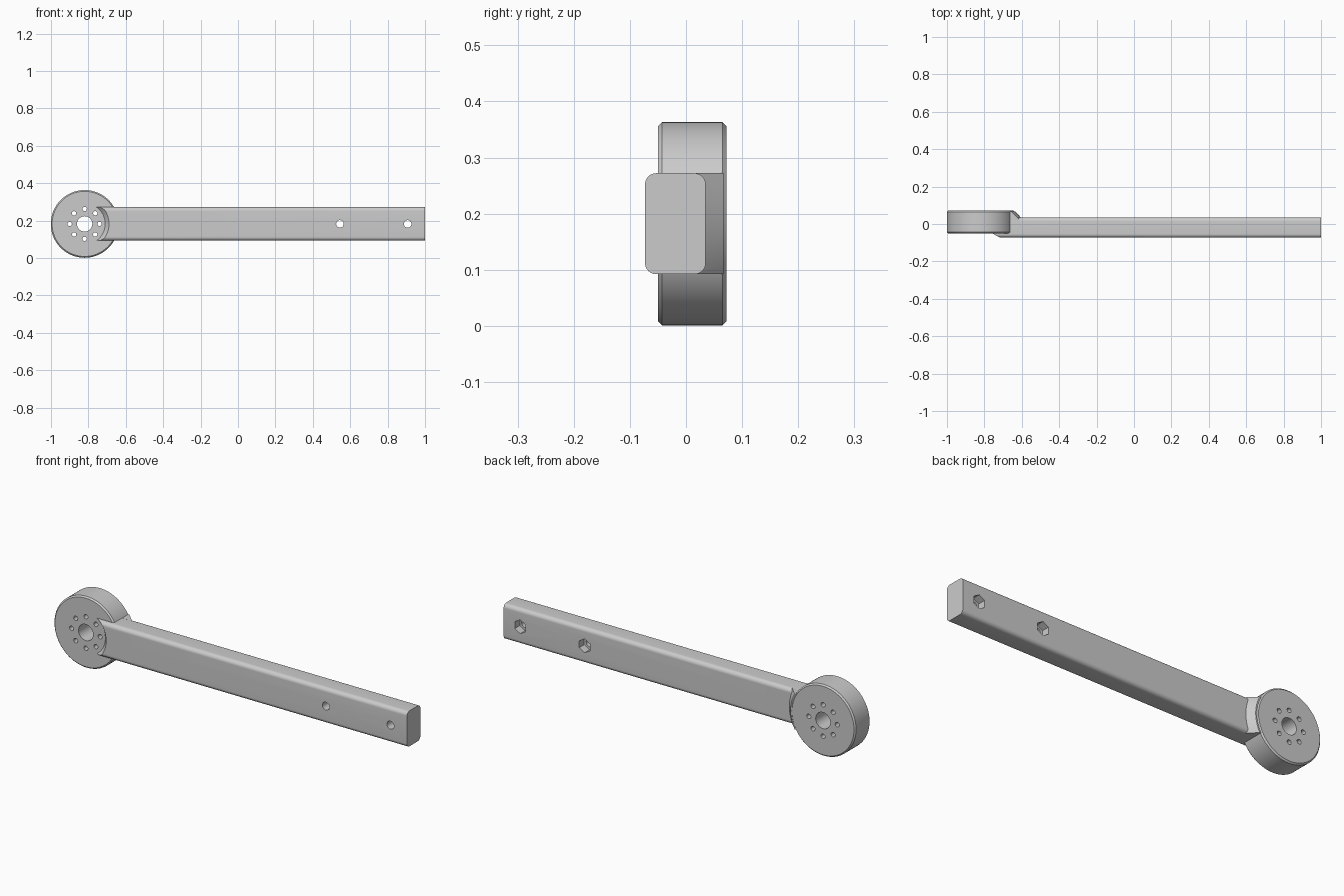
import bpy, bmesh, math
from mathutils import Matrix

if "Cube" in bpy.data.objects:
    bpy.data.objects.remove(bpy.data.objects["Cube"])

CX, CZ = -0.82, 0.182          # hub axis
HALF = 0.09                    # half height of the bar


def finish(name, bm):
    bmesh.ops.recalc_face_normals(bm, faces=bm.faces)
    mesh = bpy.data.meshes.new(name)
    bm.to_mesh(mesh)
    bm.free()
    ob = bpy.data.objects.new(name, mesh)
    bpy.context.collection.objects.link(ob)
    return ob


def cone_y(name, x, y0, y1, r0, r1, sides=96, turn=0.0):
    """Cylinder or cone along y, radius r0 at y0 and r1 at y1."""
    bm = bmesh.new()
    m = (Matrix.Translation((x, (y0 + y1) / 2, CZ)) @ Matrix.Rotation(-math.pi / 2, 4, 'X')
         @ Matrix.Rotation(turn, 4, 'Z'))
    bmesh.ops.create_cone(bm, cap_ends=True, segments=sides, radius1=r0, radius2=r1,
                          depth=y1 - y0, matrix=m)
    return finish(name, bm)


def box(name, x0, x1, y0, y1, round_edges=0.0):
    """Block of the bar's height, optionally with rounded long edges."""
    bm = bmesh.new()
    m = (Matrix.Translation(((x0 + x1) / 2, (y0 + y1) / 2, CZ))
         @ Matrix.Diagonal((x1 - x0, y1 - y0, 2 * HALF, 1)))
    bmesh.ops.create_cube(bm, size=1, matrix=m)
    if round_edges:
        long_edges = [e for e in bm.edges if abs(e.verts[0].co.x - e.verts[1].co.x) > 0.1]
        bmesh.ops.bevel(bm, geom=long_edges, offset=round_edges, segments=8,
                        profile=0.5, affect='EDGES')
    return finish(name, bm)


def combine(ob, other, op):
    mod = ob.modifiers.new(op, 'BOOLEAN')
    mod.operation, mod.object, mod.solver = op, other, 'EXACT'
    bpy.context.view_layer.objects.active = ob
    bpy.ops.object.modifier_apply(modifier=mod.name)
    bpy.data.objects.remove(other)


# hub disc with chamfered rims
arm = cone_y("lever_arm", CX, -0.05, 0.072, 0.181, 0.181, 128)
bm = bmesh.new()
bm.from_mesh(arm.data)
rims = [e for e in bm.edges if abs(e.verts[0].co.y - e.verts[1].co.y) < 1e-4]
bmesh.ops.bevel(bm, geom=rims, offset=0.007, segments=1, affect='EDGES')
bm.to_mesh(arm.data)
bm.free()

# long bar, its end cut back by a cone around the hub axis
bar = box("bar", CX, 1.0, -0.073, 0.035, 0.02)
combine(bar, cone_y("end_cutter", CX, -0.085, -0.045, 0.141, 0.1055), 'DIFFERENCE')

# sloped web behind the bar
web = box("web", CX + 0.02, -0.5, 0.0, 0.1)
combine(web, cone_y("web_cone", CX, 0.018, 0.067, 0.230, 0.186), 'INTERSECT')

combine(arm, bar, 'UNION')
combine(arm, web, 'UNION')

# hub bore and ring of eight small holes
combine(arm, cone_y("bore", CX, -0.2, 0.2, 0.041, 0.041, 48), 'DIFFERENCE')
for i in range(8):
    a = i * math.pi / 4
    hole = cone_y("small_hole", CX + 0.08 * math.cos(a), -0.2, 0.2, 0.0115, 0.0115, 24)
    hole.location.z = 0.08 * math.sin(a)
    bpy.context.view_layer.update()
    combine(arm, hole, 'DIFFERENCE')

# bolt holes with hexagonal nut pockets at the back
for x in (0.545, 0.907):
    combine(arm, cone_y("bolt_hole", x, -0.2, 0.2, 0.02, 0.02, 32), 'DIFFERENCE')
    combine(arm, cone_y("nut_pocket", x, -0.005, 0.1, 0.035, 0.035, 6), 'DIFFERENCE')

bpy.ops.object.select_all(action='DESELECT')
arm.select_set(True)
bpy.context.view_layer.objects.active = arm
bpy.ops.object.shade_smooth_by_angle(angle=math.radians(30))
